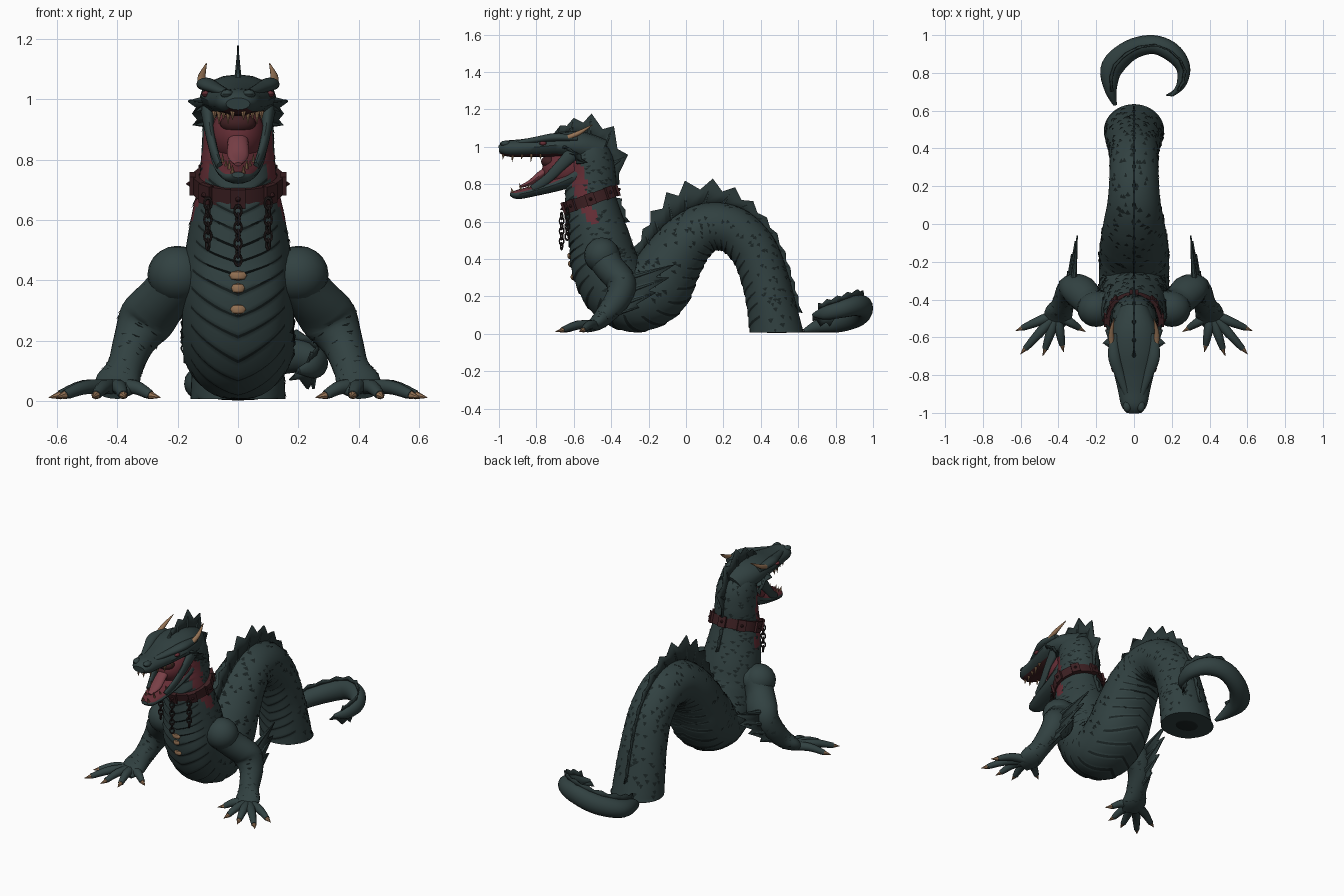
import bpy, bmesh, random
from math import pi, sin, cos, exp, radians
from mathutils import Vector as V, Matrix

if "Cube" in bpy.data.objects:
    bpy.data.objects.remove(bpy.data.objects["Cube"])
random.seed(4)
X, Z = V((1, 0, 0)), V((0, 0, 1))
FLOOR = .008


def material(name, r, g, b):
    m = bpy.data.materials.new(name)
    m.use_nodes = True
    m.diffuse_color = (r, g, b, 1)
    m.node_tree.nodes["Principled BSDF"].inputs["Base Color"].default_value = (r, g, b, 1)
    return m


HIDE = material("teal hide", .031, .053, .053)
FIN = material("dark fin", .022, .037, .037)
DARK = material("dark scale", .010, .017, .017)
FLESH = material("red flesh", .13, .027, .036)
THROAT = material("dark throat", .05, .014, .016)
TONGUE = material("pink tongue", .19, .05, .062)
BONE = material("tan bone", .30, .17, .09)
LEATHER = material("collar leather", .045, .014, .016)
IRON = material("chain iron", .02, .014, .014)


def finish(name, bm, mats, angle=40):
    bmesh.ops.recalc_face_normals(bm, faces=bm.faces)
    me = bpy.data.meshes.new(name)
    bm.to_mesh(me)
    bm.free()
    for m in mats:
        me.materials.append(m)
    for p in me.polygons:
        p.use_smooth = True
    me.set_sharp_from_angle(angle=radians(angle))
    ob = bpy.data.objects.new(name, me)
    bpy.context.collection.objects.link(ob)
    return ob


# Rows are (x, y, z, side radius, normal radius) along a smooth path
def spline(rows, s):
    u = max(0, min(1, s)) * (len(rows) - 1)
    i = min(int(u), len(rows) - 2)
    t = u - i
    a, b, c, d = (V(rows[max(0, min(len(rows) - 1, k))]) for k in range(i - 1, i + 3))
    return (b * 2 + (c - a) * t + (a * 2 - b * 5 + c * 4 - d) * t**2
            + (b * 3 - a - c * 3 + d) * t**3) * .5


def frame(rows, s, side):
    t = V((spline(rows, s + .004) - spline(rows, s - .004))[:3]).normalized()
    sd = (side - t * side.dot(t)).normalized()
    return t, sd, t.cross(sd)


def surf(rows, s, a, side=X, grow=1):
    p = spline(rows, s)
    t, sd, n = frame(rows, s, side)
    p = V(p[:3]) + (sd * p[3] * sin(a) + n * p[4] * cos(a)) * grow
    p.z = max(p.z, FLOOR)
    return p


def loft(name, rows, mats, side=X, rings=24, seg=16, warp=None, rule=None):
    bm = bmesh.new()
    grid = []
    for i in range(rings + 1):
        ring = []
        for j in range(seg):
            a = 2 * pi * j / seg
            s, g = warp(i, i / rings, a) if warp else (i / rings, 1)
            ring.append(bm.verts.new(surf(rows, s, a, side, g)))
        grid.append(ring)
    for i in range(rings):
        for j in range(seg):
            k = (j + 1) % seg
            f = bm.faces.new((grid[i][j], grid[i][k], grid[i + 1][k], grid[i + 1][j]))
            if rule:
                f.material_index = rule(i, i / rings, 2 * pi * (j + .5) / seg)
    bm.faces.new(grid[0])
    bm.faces.new(grid[-1])
    return finish(name, bm, mats)


def spikes(name, items, mat, seg=7):
    bm = bmesh.new()
    for p, q, r in items:
        d = V(q) - V(p)
        m = Matrix.Translation((V(p) + V(q)) / 2) @ Z.rotation_difference(d).to_matrix().to_4x4()
        bmesh.ops.create_cone(bm, cap_ends=True, segments=seg, radius1=r, radius2=r * .08,
                              depth=d.length, matrix=m)
    return finish(name, bm, [mat])


def fin(name, base, tips, ray=.007):
    bm = bmesh.new()
    base, tips = [V(b) for b in base], [V(t) for t in tips]
    for b, c, t, u in zip(base, base[1:], tips, tips[1:]):
        mid = (b + c) / 2
        b, c, t, u, mid, dip = [bm.verts.new(p) for p in
                                (b, c, t, u, mid, (t * .35 + u * .65).lerp(mid, .36))]
        bm.faces.new((b, t, dip, mid))
        bm.faces.new((mid, dip, u, c))
    bmesh.ops.remove_doubles(bm, verts=bm.verts, dist=.0001)
    mod = finish(name, bm, [FIN]).modifiers.new("thickness", "SOLIDIFY")
    mod.thickness, mod.offset = .008, 0
    spikes(name + "_rays", [(b, t, ray) for b, t in zip(base, tips)], HIDE)


def ball(name, loc, size, mat, seg=20):
    bm = bmesh.new()
    bmesh.ops.create_uvsphere(bm, u_segments=seg, v_segments=seg // 2, radius=1,
                              matrix=Matrix.Translation(loc) @ Matrix.Diagonal((*size, 1)))
    return finish(name, bm, [mat])


# Body: one tube from the cut stump, over the hump, through the chest and up the neck
BODY = [(0, *r) for r in (
    (.492, -.04, .16, .145), (.457, .15, .15, .13), (.42, .30, .138, .125), (.36, .45, .13, .125),
    (.25, .555, .13, .125), (.12, .57, .14, .13), (.01, .50, .16, .145), (-.08, .38, .175, .165),
    (-.16, .25, .185, .185), (-.27, .185, .185, .175), (-.37, .24, .185, .18),
    (-.43, .36, .185, .18), (-.46, .49, .175, .165), (-.49, .61, .155, .15),
    (-.51, .73, .13, .135), (-.505, .84, .12, .13), (-.52, .94, .115, .12), (-.56, 1.0, .10, .08))]
LAST = len(BODY) - 1


def belly(a):
    return max(0, 1 - abs(a - pi))


def plate_warp(i, s, a):
    step = 1 - (i % 6) / 5
    return s - .025 * belly(a) * min(1, s * 12), 1 + .035 * step * min(1, belly(a) * 3)


def body_rule(i, s, a):
    k, side = s * LAST, pi - abs(a - pi)
    if 12.8 < k < 16.5 and abs(side - (1.62 + .28 * (k - 13))) < .2 + .08 * (k - 13):
        return 2
    return 1 if i % 6 == 5 and belly(a) > 0 else 0


loft("body", BODY, [HIDE, DARK, FLESH], rings=252, seg=44, warp=plate_warp, rule=body_rule)
ball("stump_hollow", (0, .485, FLOOR), (.07, .06, .005), DARK)

# Chest spots
for k, w in ((11.68, .03), (11.4, .023), (11.03, .026)):
    p = surf(BODY, k / LAST, pi, grow=1.025)
    ball("chest_spot", p, (w, .012, .017), BONE, 8)

# Scattered thin scales on the back and sides
bm = bmesh.new()
for _ in range(620):
    s, a, w = random.uniform(.02, .97), random.uniform(-1.9, 1.9), random.uniform(.06, .13)
    pts = ((s, a - w, 1.005), (s + .001, a, 1.005), (s, a + w, 1.005), (s - .006, a, 1.035))
    bm.faces.new([bm.verts.new(surf(BODY, u, b, grow=g)) for u, b, g in pts])
finish("scales", bm, [DARK])

# Dorsal fin following the back
base, tips = [], []
for n in range(16):
    k = 7.8 - n * .47
    t, sd, up = frame(BODY, k / LAST, X)
    h = .03 + .11 * exp(-((k - 5.5) / 1.4) ** 2)
    base.append(surf(BODY, k / LAST, 0, grow=.95))
    tips.append(base[-1] + up * h - t * h * .6)
fin("dorsal_fin", base, tips, .009)
base = [surf(BODY, k / LAST, 0, grow=.95) for k in (13.8, 13.2, 12.6)]
fin("neck_fin", base, [b + V((0, .035, .0)) for b in base])

# Tail curling on the ground behind the stump
TAIL = [(-.10, .63, .015, .01, .01), (-.125, .72, .045, .04, .035), (-.115, .83, .065, .055, .06),
        (-.02, .92, .10, .06, .055), (.10, .95, .14, .06, .05), (.20, .91, .15, .055, .05),
        (.26, .83, .13, .045, .038), (.25, .74, .11, .035, .025), (.20, .68, .10, .01, .008)]
loft("tail", TAIL, [HIDE], side=Z, rings=40)
base = [surf(TAIL, .12 + n * .08, pi / 2, Z, .92) for n in range(11)]
fin("tail_fin", base, [b + V((.012, -.005, .035)) for b in base], .005)
fin("tail_tip_fin", [(.26, .80, .10), (.25, .74, .10), (.20, .68, .10)],
    [(.25, .77, .04), (.23, .72, .04), (.17, .68, .07)], .005)

# Skull and jaws, red on the mouth side
SKULL = [(0, *r) for r in (
    (-.45, .96, .08, .08), (-.56, 1.0, .12, .08), (-.67, 1.01, .125, .068), (-.78, 1.0, .108, .056),
    (-.88, .993, .085, .047), (-.96, .99, .068, .042), (-1.0, .985, .04, .02))]
JAW = [(0, *r) for r in (
    (-.56, .86, .10, .06), (-.68, .805, .09, .04), (-.80, .768, .075, .03),
    (-.90, .745, .05, .025), (-.94, .75, .02, .01))]
loft("skull", SKULL, [HIDE, THROAT], rule=lambda i, s, a: int(cos(a) < -.6))
loft("lower_jaw", JAW, [HIDE, FLESH], rule=lambda i, s, a: int(cos(a) > .3))
ball("mouth_back", (0, -.64, .88), (.093, .13, .10), FLESH)
ball("throat", (0, -.73, .92), (.06, .045, .035), THROAT)
loft("tongue", [(0, -.70, .89, .03, .02), (0, -.765, .86, .034, .02), (0, -.83, .81, .034, .015),
                (0, -.89, .785, .012, .006)], [TONGUE])
fin("head_crest", [(0, y, z) for y, z in ((-.70, 1.06), (-.62, 1.06), (-.52, 1.05), (-.44, 1.0),
                                          (-.40, .90), (-.39, .80))],
    [(0, y, z) for y, z in ((-.67, 1.115), (-.60, 1.155), (-.505, 1.178), (-.385, 1.11),
                            (-.31, .957), (-.355, .80))], .014)

# Teeth along both jaws
teeth = []
for sx in (-1, 1):
    for n in range(5):
        y, big = -.975 + n * .05, .042 if n in (1, 3) else .028
        x = sx * (.018 + .015 * n)
        teeth.append(((x, y, .96), (x, y - .005, .96 - big), .009))
        x, y, z = sx * (.018 + .011 * n), -.925 + n * .045, .755 + .008 * n
        teeth.append(((x, y, z), (x, y - .012, z + big), .008))
spikes("teeth", teeth, BONE)


# Paired parts
for sx, tag in ((1, "left"), (-1, "right")):
    def flip(rows):
        return [(sx * r[0], *r[1:]) for r in rows]

    # Face
    loft(tag + "_brow", flip([(.04, -.90, 1.022, .015, .012), (.075, -.80, 1.037, .025, .017),
                              (.105, -.70, 1.05, .032, .022), (.105, -.58, 1.045, .02, .015)]), [HIDE])
    loft(tag + "_jaw_muscle", flip([(.10, -.60, .97, .025, .04), (.095, -.67, .90, .016, .03),
                                    (.08, -.74, .83, .014, .025), (.06, -.82, .775, .01, .02)]), [HIDE])
    ball(tag + "_eye", (sx * .107, -.765, 1.018), (.014, .02, .011), FLESH, 12)
    ball(tag + "_nostril_bump", (sx * .036, -.965, 1.017), (.022, .03, .016), HIDE, 12)
    horn = flip([(.118, -.63, 1.05, .016, .014), (.12, -.57, 1.075, .013, .012),
                 (.105, -.50, 1.118, .002, .002)])
    loft(tag + "_horn", horn, [BONE], rings=8, seg=10)
    fin(tag + "_cheek_frill", flip([(.10, -.66, 1.0), (.11, -.62, .97), (.10, -.58, .92)]),
        flip([(.165, -.63, .995), (.15, -.56, .955), (.15, -.53, .915)]), .014)

    # Arm
    arm = flip([(.10, -.42, .43, .07, .07), (.18, -.44, .415, .09, .09), (.235, -.41, .355, .085, .08),
                (.30, -.345, .275, .095, .08), (.345, -.36, .195, .07, .07),
                (.375, -.425, .11, .06, .055), (.40, -.475, .06, .075, .042), (.42, -.53, .03, .055, .024)])
    loft(tag + "_arm", arm, [HIDE], rings=32, seg=20)
    ball(tag + "_shoulder", (sx * .20, -.45, .42), (.10, .095, .095), HIDE)
    fin(tag + "_elbow_fin", flip([(.32, -.31, .30), (.335, -.31, .23), (.345, -.32, .17), (.365, -.38, .11)]),
        flip([(.30, -.06, .37), (.31, -.09, .30), (.33, -.16, .22), (.35, -.25, .14)]), .018)
    bm = bmesh.new()
    for _ in range(60):
        s, a, w = random.uniform(.45, .85), random.uniform(0, 2 * pi), random.uniform(.1, .22)
        pts = ((s, a - w, 1.01), (s, a + w, 1.01), (s + .013, a, 1.06))
        bm.faces.new([bm.verts.new(surf(arm, u, b, grow=g)) for u, b, g in pts])
    finish(tag + "_arm_scales", bm, [DARK])

    # Fingers and claws
    claws = []
    for x, y in ((.29, -.55), (.38, -.64), (.47, -.66), (.575, -.66), (.59, -.55)):
        knuckle, tip, end = V((.41, -.475, .045)), V((x, y, .02)), V((x, y, .012))
        mid = knuckle.lerp(tip, .55) + Z * .016
        out = (tip - knuckle).normalized() * .04
        loft(tag + "_finger", flip([(*knuckle, .027, .028), (*mid, .024, .025), (*tip, .016, .016)]),
             [HIDE], side=Z, rings=8, seg=10)
        claws.append((flip([tip])[0], flip([end + V((out.x, out.y, 0))])[0], .014))
    spikes(tag + "_claws", claws, BONE)

# Collar: tilted band with studs, front plate and hanging chains
TILT = Matrix.Translation((0, -.51, .72)) @ Matrix.Rotation(.33, 4, "X")
bm = bmesh.new()
N = 24
rings = [[bm.verts.new(TILT @ V((r * cos(2 * pi * i / N), r * sin(2 * pi * i / N), z)))
          for r, z in ((.13, -.03), (.15, -.03), (.15, .03), (.13, .03))] for i in range(N)]
for i in range(N):
    for j in range(4):
        a, b = rings[i], rings[(i + 1) % N]
        bm.faces.new((a[j], b[j], b[(j + 1) % 4], a[(j + 1) % 4]))
for i in range(8):
    place = TILT @ Matrix.Rotation(i * pi / 4, 4, "Z") @ Matrix.Translation((.15, 0, 0))
    bmesh.ops.create_cube(bm, size=1, matrix=place @ Matrix.Diagonal((.02, .05, .066, 1)))
finish("collar", bm, [LEATHER], 30)
spikes("collar_studs", [(TILT @ V((.155 * cos(a), .155 * sin(a), 0)),
                         TILT @ V((.172 * cos(a), .172 * sin(a), 0)), .013)
                        for a in (i * pi / 4 for i in range(8))], LEATHER)
for x, y, top, count in ((0, -.665, .63, 7), (.10, -.635, .655, 6), (-.10, -.635, .655, 6)):
    for i in range(count):
        bpy.ops.mesh.primitive_torus_add(major_segments=12, minor_segments=6, major_radius=.013,
                                         minor_radius=.0042, location=(x, y, top - i * .027),
                                         rotation=(pi / 2, 0, (i % 2) * pi / 2 + .4))
        link = bpy.context.object
        link.name, link.scale = "chain_link", (1, 1.4, 1)
        link.data.materials.append(IRON)
        bpy.ops.object.shade_smooth_by_angle()
